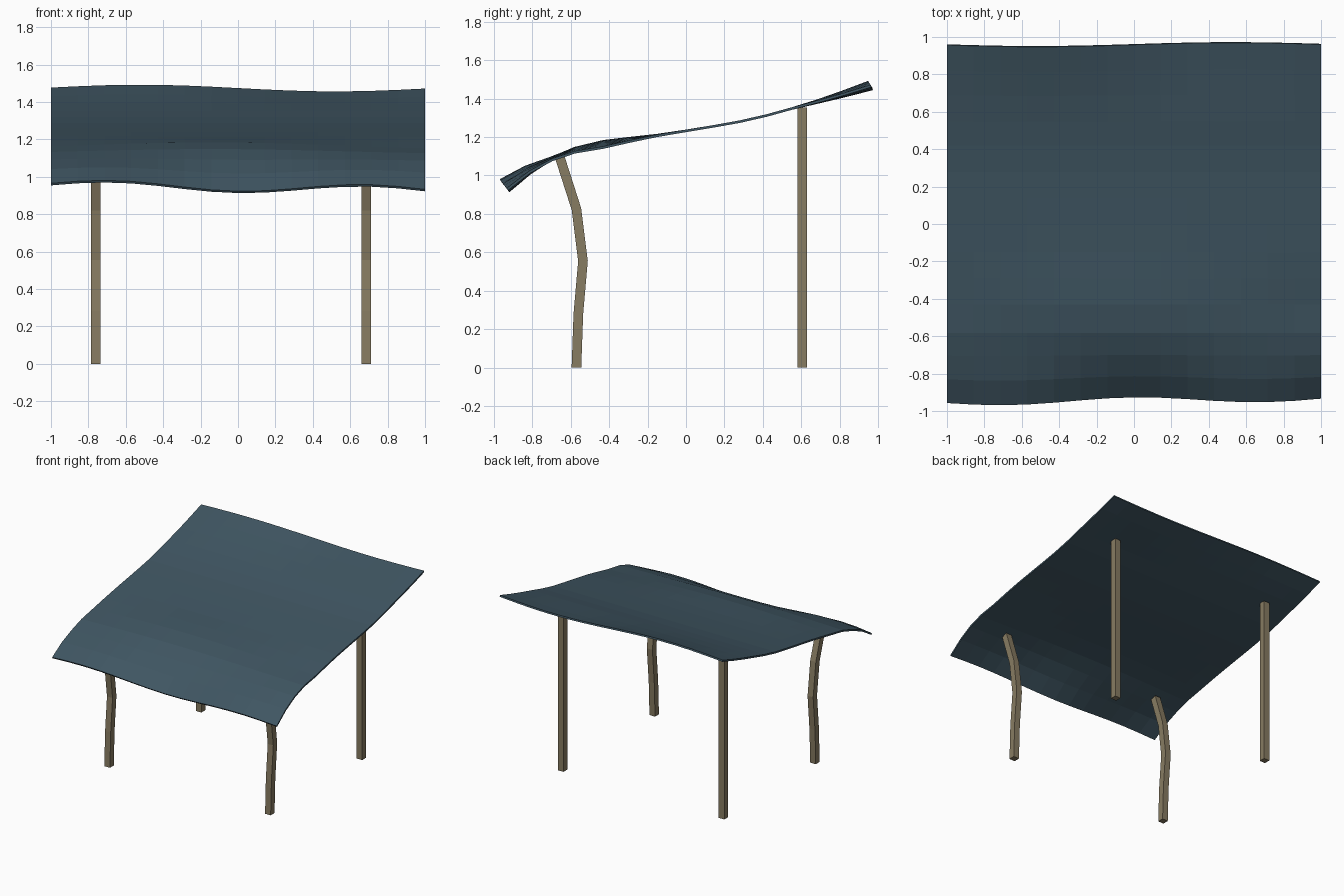
import bpy, bmesh, math
from mathutils import Vector

cube = bpy.data.objects.get("Cube")
if cube:
    bpy.data.objects.remove(cube, do_unlink=True)


def make_material(name, rgb):
    mat = bpy.data.materials.new(name)
    mat.use_nodes = True
    color = (*rgb, 1.0)
    mat.diffuse_color = color
    mat.node_tree.nodes["Principled BSDF"].inputs["Base Color"].default_value = color
    return mat


def make_object(name, bm, mat):
    bmesh.ops.recalc_face_normals(bm, faces=bm.faces)
    mesh = bpy.data.meshes.new(name)
    bm.to_mesh(mesh)
    bm.free()
    mesh.materials.append(mat)
    obj = bpy.data.objects.new(name, mesh)
    bpy.context.collection.objects.link(obj)
    return obj


cloth = make_material("dark slate blue", (0.050, 0.092, 0.122))
wood = make_material("weathered wood", (0.245, 0.200, 0.122))

# Canopy sheet: a sloping profile with waves along the front, crest and back
PROFILE = [(-0.94, 0.941), (-0.82, 1.025), (-0.70, 1.085), (-0.58, 1.13),
           (-0.43, 1.16), (-0.29, 1.185), (-0.15, 1.208), (0, 1.232),
           (0.14, 1.255), (0.28, 1.28), (0.42, 1.312), (0.55, 1.348),
           (0.69, 1.386), (0.82, 1.424), (0.96, 1.468)]
COLUMNS = 14


def sheet_point(x, y, z):
    front = max(0, (-0.66 - y) / 0.28) * (-0.023 * math.cos(4.6 * x) - 0.016 * x)
    crest = math.exp(-((y + 0.45) / 0.2) ** 2) * 0.018 * math.cos(2.2 * (x + 0.15))
    back = max(0, (y - 0.6) / 0.36) * -0.018 * math.sin(3 * x)
    return x, y - 0.75 * front - 0.6 * back, z + front + crest + back


bm = bmesh.new()
rows = [[bm.verts.new(sheet_point(2 * i / COLUMNS - 1, y, z))
         for i in range(COLUMNS + 1)] for y, z in PROFILE]
for low, high in zip(rows, rows[1:]):
    for i in range(COLUMNS):
        bm.faces.new((low[i], low[i + 1], high[i + 1], high[i]))
canopy = make_object("canopy_sheet", bm, cloth)
solid = canopy.modifiers.new("thickness", "SOLIDIFY")
solid.thickness = 0.013
solid.offset = 0

# Square posts swept along a path in the side plane
HALF = 0.025


def make_post(name, x, path):
    points = [Vector(p) for p in path]
    bm = bmesh.new()
    rings = []
    for k, p in enumerate(points):
        along = (points[min(k + 1, len(points) - 1)] - points[max(k - 1, 0)]).normalized()
        if k == 0:
            along = Vector((0, 1))
        side = Vector((along.y, -along.x)) * HALF
        a, b = p - side, p + side
        rings.append([bm.verts.new(c) for c in (
            (x - HALF, a.x, a.y), (x + HALF, a.x, a.y),
            (x + HALF, b.x, b.y), (x - HALF, b.x, b.y))])
    for low, high in zip(rings, rings[1:]):
        for i in range(4):
            j = (i + 1) % 4
            bm.faces.new((low[i], low[j], high[j], high[i]))
    bm.faces.new(rings[0])
    bm.faces.new(rings[-1])
    make_object(name, bm, wood)


BENT = [(-0.57, 0), (-0.56, 0.28), (-0.536, 0.555), (-0.57, 0.825), (-0.655, 1.09)]
STRAIGHT = [(0.605, 0), (0.605, 1.353)]
for label, x in (("right", -0.76), ("left", 0.685)):
    make_post("front_post_" + label, x, BENT)
    make_post("back_post_" + label, x, STRAIGHT)
